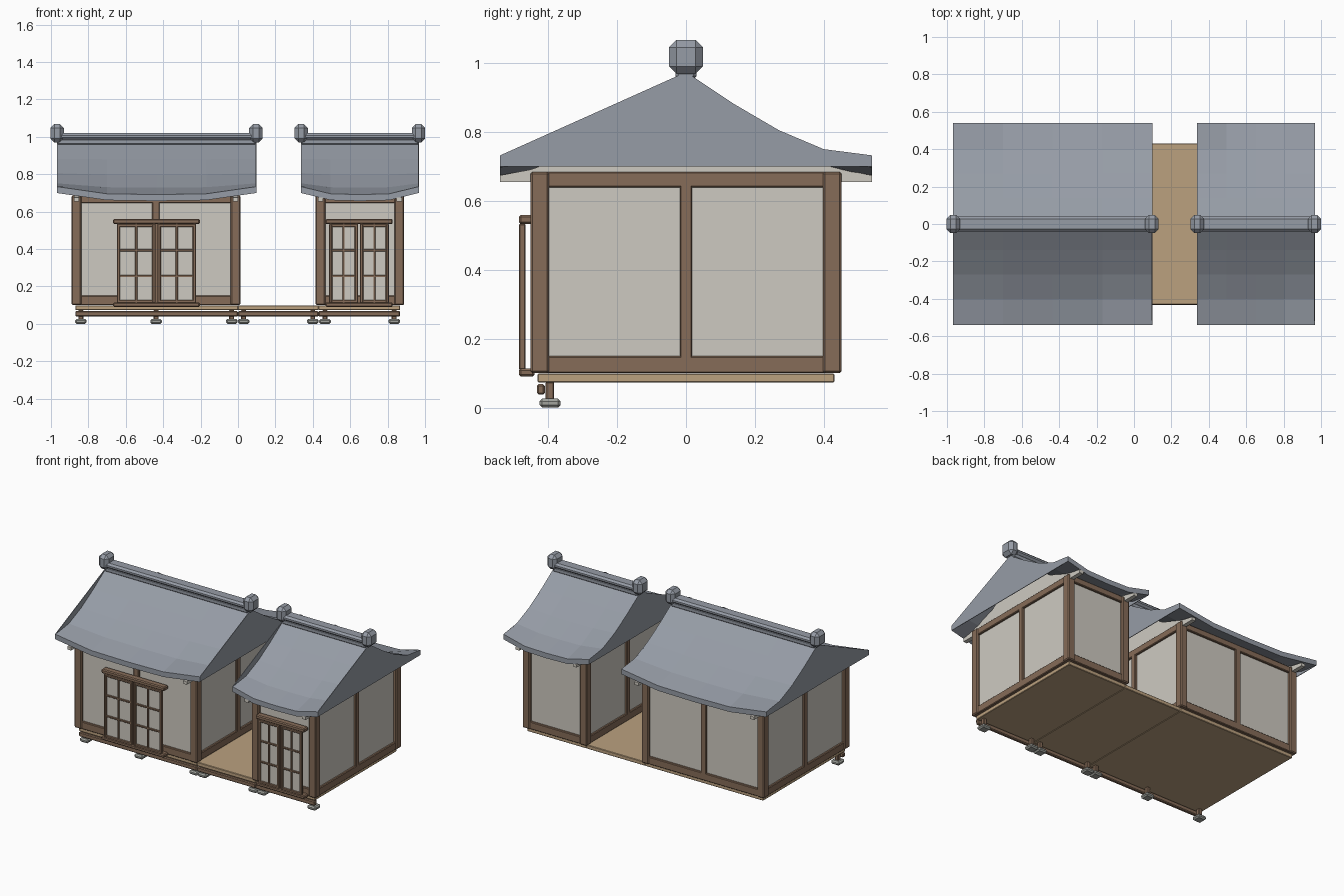
import bpy, bmesh

if "Cube" in bpy.data.objects:
    bpy.data.objects.remove(bpy.data.objects["Cube"])


def material(name, *rgb):
    lin = [((c / 255 + 0.055) / 1.055) ** 2.4 for c in rgb] + [1]
    m = bpy.data.materials.new(name)
    m.use_nodes = True
    m.diffuse_color = lin
    m.node_tree.nodes["Principled BSDF"].inputs["Base Color"].default_value = lin
    return m


TILE = material("roof tile grey", 150, 156, 166)
WOOD = material("dark timber", 134, 108, 88)
PLANK = material("floor plank tan", 187, 161, 127)
PLASTER = material("cream plaster", 206, 202, 193)
STONE = material("foundation stone", 162, 164, 158)


def finish(name, bm, mat):
    bmesh.ops.recalc_face_normals(bm, faces=bm.faces)
    me = bpy.data.meshes.new(name)
    bm.to_mesh(me)
    bm.free()
    me.materials.append(mat)
    ob = bpy.data.objects.new(name, me)
    bpy.context.collection.objects.link(ob)
    return ob


def box(name, x, y, z, mat, bevel=0.004):
    """Bevelled box from (low, high) ranges."""
    bm = bmesh.new()
    bmesh.ops.create_cube(bm, size=1)
    for v in bm.verts:
        v.co = [r[0] if c < 0 else r[1] for c, r in zip(v.co, (x, y, z))]
    if bevel:
        bmesh.ops.bevel(bm, geom=bm.edges[:], offset=bevel, segments=1,
                        affect='EDGES')
    return finish(name, bm, mat)


def plate(name, outline, x0, x1, mat):
    """Extrude a y-z outline along x."""
    bm = bmesh.new()
    face = bm.faces.new([bm.verts.new((x0, y, z)) for y, z in outline])
    ext = bmesh.ops.extrude_face_region(bm, geom=[face])["geom"]
    bmesh.ops.translate(bm, vec=(x1 - x0, 0, 0),
                        verts=[g for g in ext if isinstance(g, bmesh.types.BMVert)])
    return finish(name, bm, mat)


def mid(c, half):
    return (c - half, c + half)


# Roof slope from ridge to eave
SLOPE = [(0, 0.975), (0.14, 0.882), (0.27, 0.806), (0.40, 0.751), (0.54, 0.733)]
EAVE = SLOPE[-1][0]


def roof(tag, x0, x1):
    # Sagging shell
    full = [(-y, z) for y, z in SLOPE[:0:-1]] + SLOPE
    bm = bmesh.new()
    rings = []
    for t, sag in ((0, 0), (0.25, 0.038), (0.5, 0.042), (0.75, 0.038), (1, 0)):
        x = x0 + (x1 - x0) * t
        top = [(x, y, z - sag * (y / EAVE) ** 2) for y, z in full]
        under = [(x, y, z - 0.034) for x, y, z in reversed(top)]
        rings.append([bm.verts.new(p) for p in top + under])
    n = len(rings[0])
    for a, b in zip(rings, rings[1:]):
        for i in range(n):
            j = (i + 1) % n
            bm.faces.new((a[i], a[j], b[j], b[i]))
    finish(tag + "_roof_shell", bm, TILE)

    # Closed gable ends, straight on the front edge
    cap = [(-EAVE, 0.70), (EAVE, 0.70)] + SLOPE[::-1] + [(-EAVE, 0.733)]
    for side, x in (("right", x0), ("left", x1)):
        plate(f"{tag}_roof_end_{side}", cap, x - 0.002, x + 0.002, TILE)
        box(f"{tag}_ridge_end_{side}", mid(x, 0.036), mid(0, 0.049),
            (0.97, 1.068), TILE, 0.021)

    # Ridge
    box(tag + "_ridge_base", (x0, x1), mid(0, 0.03), (0.955, 0.99), TILE, 0.008)
    box(tag + "_ridge_cap", (x0, x1), mid(0, 0.04), (0.985, 1.02), TILE, 0.012)


def walls(tag, x0, x1, mid_post):
    Y, low, high = 0.452, 0.10, 0.685
    ix, iy = 0.02, Y - 0.02
    # Plaster core
    box(tag + "_plaster_walls", (x0 + ix, x1 - ix), mid(0, iy),
        (low + 0.01, high - 0.01), PLASTER, 0)
    # Corner posts and side posts
    for side, a, b in (("right", x0, x0 + 0.052), ("left", x1 - 0.052, x1)):
        for end, s in (("front", -1), ("back", 1)):
            yr = sorted((s * Y, s * (Y - 0.054)))
            box(f"{tag}_{end}_{side}_post", (a, b), yr, (low, high), WOOD, 0.006)
        inner = (a + 0.006, b - 0.006)
        box(f"{tag}_{side}_middle_post", inner, mid(0, 0.018),
            (low + 0.01, high - 0.01), WOOD)
        box(f"{tag}_{side}_sill", inner, mid(0, Y - 0.02), (low, 0.15), WOOD)
        box(f"{tag}_{side}_top_beam", inner, mid(0, Y - 0.02), (0.64, high), WOOD)
    # Front and back beams
    for end, s in (("front", -1), ("back", 1)):
        yr = sorted((s * (Y - 0.006), s * (Y - 0.045)))
        xr = (x0 + 0.02, x1 - 0.02)
        box(f"{tag}_{end}_sill", xr, yr, (low, 0.15), WOOD)
        box(f"{tag}_{end}_top_beam", xr, yr, (0.645, high), WOOD)
        if mid_post:
            box(f"{tag}_{end}_middle_post", mid((x0 + x1) / 2, 0.02), yr,
                (low + 0.01, high - 0.01), WOOD)
    # Plaster gables reaching out under the eaves
    half = [(0.54, 0.655), (0.54, 0.675), (0.45, 0.692), (0.27, 0.757), (0, 0.93)]
    gable = half + [(-y, z) for y, z in half[-2::-1]]
    plate(tag + "_right_gable", gable, x0 + 0.012, x0 + 0.04, PLASTER)
    plate(tag + "_left_gable", gable, x1 - 0.04, x1 - 0.012, PLASTER)


def doors(tag, c, half):
    # Rails
    box(tag + "_door_header", mid(c, half + 0.02), (-0.486, -0.44),
        (0.533, 0.56), WOOD, 0.006)
    box(tag + "_door_track", mid(c, half + 0.02), (-0.486, -0.44),
        (0.09, 0.114), WOOD, 0.006)
    # Two lattice screens
    z0, z1, w = 0.11, 0.535, 0.009
    for side, a, b in (("right", c - half, c - 0.005), ("left", c + 0.005, c + half)):
        name = f"{tag}_door_{side}"
        box(name + "_paper", (a + w, b - w), (-0.477, -0.473), (z0, z1), PLASTER, 0)
        for i, x in enumerate((a + w, b - w)):
            box(f"{name}_stile_{i}", mid(x, w), (-0.486, -0.466), (z0, z1), WOOD)
        for i, z in enumerate((z0 + w, z1 - w)):
            box(f"{name}_rail_{i}", (a, b), (-0.485, -0.467), mid(z, w), WOOD)
        box(name + "_upright_bar", mid((a + b) / 2, 0.006), (-0.484, -0.468),
            (z0, z1), WOOD, 0.002)
        for i, z in enumerate((0.255, 0.393)):
            box(f"{name}_cross_bar_{i}", (a, b), (-0.484, -0.468), mid(z, 0.006),
                WOOD, 0.002)


# Two houses
for tag, ends, eaves, post, door in (
        ("main_house", (-0.89, 0.013), (-0.967, 0.096), True, (-0.436, 0.212)),
        ("small_house", (0.415, 0.888), (0.338, 0.965), False, (0.647, 0.16))):
    walls(tag, *ends, post)
    roof(tag, *eaves)
    doors(tag, *door)

# Floor decks, front rails and footings
for tag, a, b, feet in (("main", -0.87, 0.0, (-0.84, -0.438, -0.034)),
                        ("passage", 0.0, 0.43, (0.03, 0.4)),
                        ("small", 0.43, 0.867, (0.465, 0.835))):
    box(tag + "_floor", (a, b), mid(0, 0.431), (0.073, 0.099), PLANK, 0.003)
    box(tag + "_front_rail", (a, b), (-0.433, -0.41), (0.038, 0.068), WOOD, 0.005)
    for i, x in enumerate(feet):
        box(f"{tag}_stub_post_{i}", mid(x, 0.013), (-0.408, -0.383),
            (0.02, 0.075), WOOD)
        box(f"{tag}_foot_stone_{i}", mid(x, 0.031), (-0.426, -0.364),
            (0, 0.026), STONE, 0.008)
